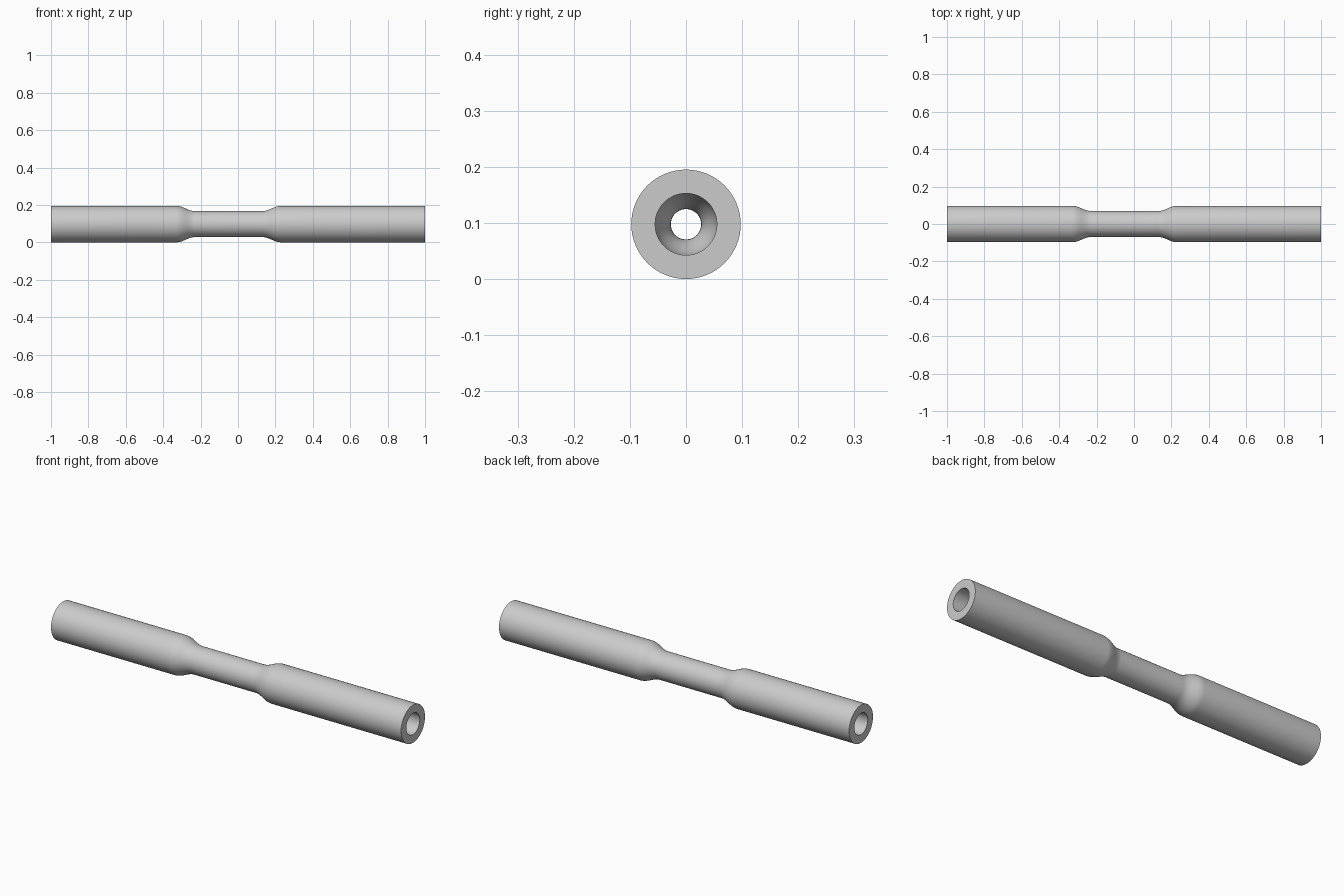
import bpy, math

cube = bpy.data.objects.get("Cube")
if cube:
    bpy.data.objects.remove(cube)

R_END, R_WAIST, WALL = 0.0975, 0.0695, 0.0425
SIDES = 64

steel = bpy.data.materials.new("plain grey")
steel.use_nodes = True
colour = (0.6, 0.6, 0.6, 1)
steel.diffuse_color = colour
steel.node_tree.nodes["Principled BSDF"].inputs["Base Color"].default_value = colour


def shoulder(x_wide, x_narrow, steps=10):
    """Soft S-shaped step from the wide end down to the waist."""
    points = []
    for i in range(steps + 1):
        t = i / steps
        drop = (1 - math.cos(math.pi * t)) / 2
        points.append((x_wide + (x_narrow - x_wide) * t,
                       R_END + (R_WAIST - R_END) * drop))
    return points


# Outer profile, then the bore at a constant wall thickness
outer = [(-1, R_END)] + shoulder(-0.33, -0.23) + shoulder(0.23, 0.13)[::-1] + [(1, R_END)]
bore = [(x, r - WALL) for x, r in reversed(outer)]
profile = outer + bore

# Revolve the closed profile around the x axis
verts, faces = [], []
n = len(profile)
for s in range(SIDES):
    a = 2 * math.pi * s / SIDES
    verts += [(x, r * math.cos(a), R_END + r * math.sin(a)) for x, r in profile]
    t = (s + 1) % SIDES
    for i in range(n):
        j = (i + 1) % n
        faces.append((s * n + i, s * n + j, t * n + j, t * n + i))

mesh = bpy.data.meshes.new("necked_tube")
mesh.from_pydata(verts, [], faces)
mesh.materials.append(steel)
tube = bpy.data.objects.new("necked_tube", mesh)
bpy.context.collection.objects.link(tube)

# Consistent outward normals and smooth shading with crisp rims
bpy.ops.object.select_all(action='DESELECT')
bpy.context.view_layer.objects.active = tube
tube.select_set(True)
bpy.ops.object.mode_set(mode='EDIT')
bpy.ops.mesh.select_all(action='SELECT')
bpy.ops.mesh.normals_make_consistent(inside=False)
bpy.ops.object.mode_set(mode='OBJECT')
bpy.ops.object.shade_smooth_by_angle(angle=math.radians(35))
